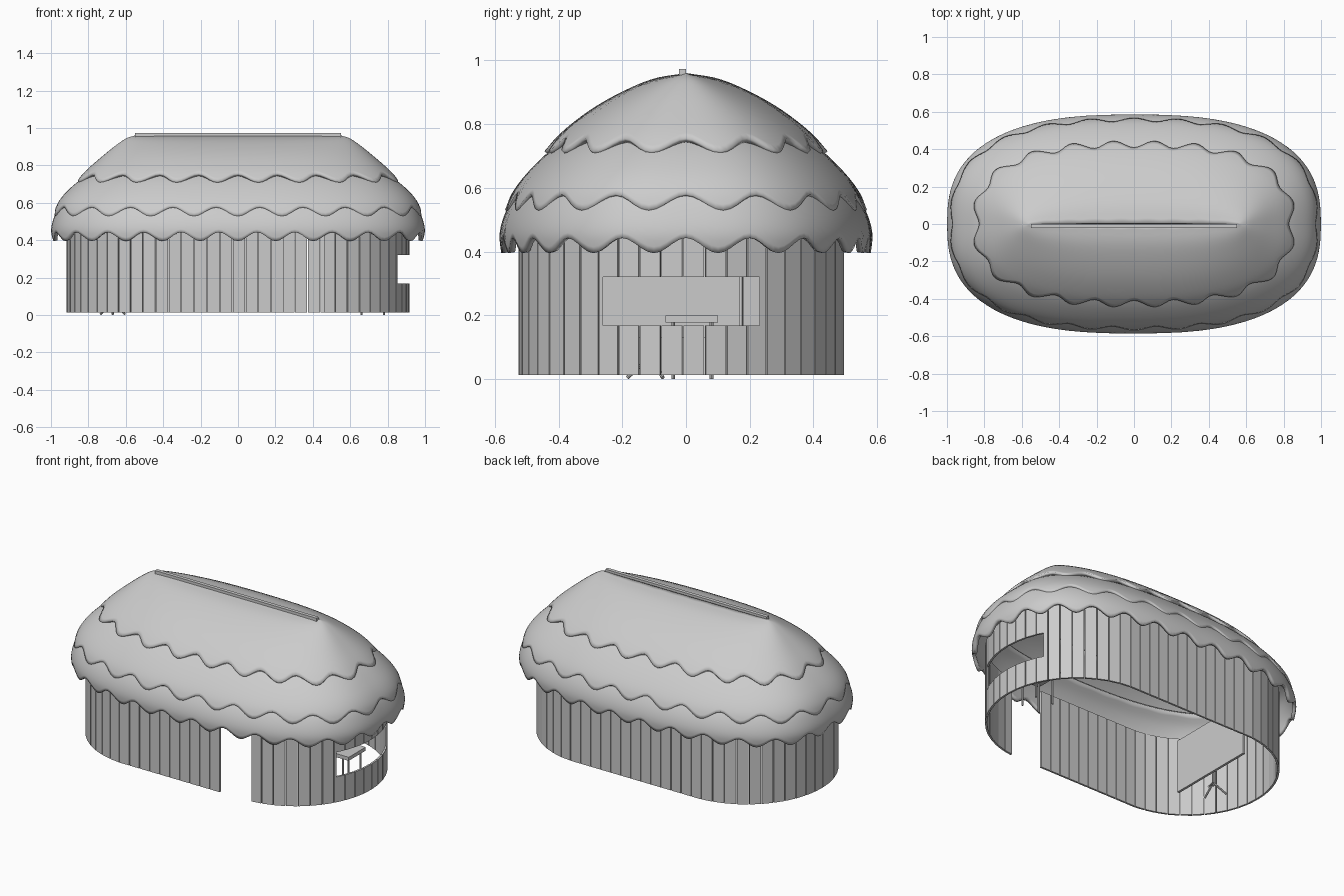
import bpy, bmesh, math
from mathutils import Vector, Matrix

if "Cube" in bpy.data.objects:
    bpy.data.objects.remove(bpy.data.objects["Cube"])


def finish(name, bm, smooth=None):
    me = bpy.data.meshes.new(name)
    bmesh.ops.recalc_face_normals(bm, faces=bm.faces)
    bm.to_mesh(me)
    bm.free()
    ob = bpy.data.objects.new(name, me)
    bpy.context.collection.objects.link(ob)
    if smooth:
        bpy.ops.object.select_all(action='DESELECT')
        ob.select_set(True)
        bpy.context.view_layer.objects.active = ob
        bpy.ops.object.shade_smooth_by_angle(angle=math.radians(smooth))
    return ob


def add_box(bm, lo, hi, mat=Matrix()):
    lo, hi = Vector(lo), Vector(hi)
    m = mat @ Matrix.Translation((lo + hi) / 2) @ Matrix.Diagonal((*(hi - lo), 1))
    bmesh.ops.create_cube(bm, size=1, matrix=m)


def box(name, lo, hi):
    bm = bmesh.new()
    add_box(bm, lo, hi)
    return finish(name, bm)


def rod(name, p, q, r):
    p, q = Vector(p), Vector(q)
    d = q - p
    m = Matrix.Translation((p + q) / 2) @ d.to_track_quat('Z', 'Y').to_matrix().to_4x4()
    bm = bmesh.new()
    bmesh.ops.create_cone(bm, cap_ends=True, segments=8, radius1=r, radius2=r,
                          depth=d.length, matrix=m)
    return finish(name, bm, 40)


# --- plank wall on a stadium-shaped plan ---
L, R, CY = 0.405, 0.505, -0.015
PER = 4 * L + 2 * math.pi * R


def stadium(s):
    """Point and heading at arc length s, counter-clockwise from x=-L on the front."""
    s %= PER
    half = PER / 2
    flip = s >= half
    s -= half * flip
    if s < 2 * L:
        x, y, a = -L + s, -R, 0.0
    else:
        a = (s - 2 * L) / R
        x, y = L + R * math.sin(a), -R * math.cos(a)
    if flip:
        x, y, a = -x, -y, a + math.pi
    return x, y + CY, a


N = 70
pitch = PER / N
bm = bmesh.new()
for i in range(N):
    x, y, a = stadium(L + 0.245 + (i + 0.5) * pitch)
    m = Matrix.Translation((x, y, 0)) @ Matrix.Rotation(a, 4, 'Z')
    add_box(bm, (-pitch / 2 + 0.002, -0.006, 0.012), (pitch / 2 - 0.002, 0.006, 0.50), m)
wall = finish("plank_wall", bm)

# door and window openings
for name, lo, hi in (("door_cutter", (0.243, -0.7, -0.1), (0.46, -0.3, 0.6)),
                     ("window_cutter", (0.7, -0.26, 0.168), (1.1, 0.23, 0.32))):
    c = box(name, lo, hi)
    c.hide_render = True
    c.hide_set(True)
    mod = wall.modifiers.new(name, 'BOOLEAN')
    mod.operation = 'DIFFERENCE'
    mod.solver = 'EXACT'
    mod.object = c

# --- thatch layers: superellipse rings with a scalloped lower edge ---
EXP = 2 / 2.6


def ring_point(t, a, b):
    c, s = math.cos(t), math.sin(t)
    return (math.copysign(a * abs(c) ** EXP, c), math.copysign(b * abs(s) ** EXP, s))


def even_params(a, b, n):
    """Parameters giving evenly spaced points round the ring."""
    M = 4000
    pts = [Vector(ring_point(2 * math.pi * k / M, a, b)) for k in range(M + 1)]
    acc = [0.0]
    for p, q in zip(pts, pts[1:]):
        acc.append(acc[-1] + (q - p).length)
    out, k = [], 0
    for i in range(n):
        target = acc[-1] * i / n
        while acc[k + 1] < target:
            k += 1
        f = (target - acc[k]) / (acc[k + 1] - acc[k])
        out.append(2 * math.pi * (k + f) / M)
    return out


def sample(profile, s):
    """Catmull-Rom sample of a profile of (end reach, side reach, height)."""
    n = len(profile) - 1
    i = min(int(s * n), n - 1)
    f = s * n - i
    p1, p2 = Vector(profile[i]), Vector(profile[i + 1])
    p0 = Vector(profile[i - 1]) if i else 2 * p1 - p2
    p3 = Vector(profile[i + 2]) if i + 2 <= n else 2 * p2 - p1
    return 0.5 * (2 * p1 + (p2 - p0) * f + (2 * p0 - 5 * p1 + 4 * p2 - p3) * f * f
                  + (3 * p1 - p0 - 3 * p2 + p3) * f ** 3)


def thatch(name, profile, waves, depth, rows):
    n = waves * 10
    ts = even_params(profile[-1][0], profile[-1][1], n)
    bm = bmesh.new()
    grid = []
    for j in range(rows + 1):
        row = []
        for i, t in enumerate(ts):
            w = 0.5 + 0.5 * math.cos(2 * math.pi * waves * i / n)
            a, b, z = sample(profile, j / rows * (1 - depth * w))
            row.append(bm.verts.new((*ring_point(t, a, max(b, 0.003)), z)))
        grid.append(row)
    for j in range(rows):
        for i in range(n):
            k = (i + 1) % n
            bm.faces.new((grid[j][i], grid[j + 1][i], grid[j + 1][k], grid[j][k]))
    ob = finish(name, bm, 50)
    # make the normals point outward so the thickness goes inward
    mid = ob.data.polygons[n * rows // 2]
    if mid.normal.dot(mid.center - Vector((0, 0, 0.3))) < 0:
        ob.data.flip_normals()
    mod = ob.modifiers.new("thickness", 'SOLIDIFY')
    mod.thickness = 0.02
    mod.offset = -1


thatch("thatch_top", [(.55, 0, .96), (.60, .10, .943), (.66, .20, .902), (.73, .30, .845),
                      (.81, .39, .775), (.865, .445, .715)], 20, 0.14, 16)
thatch("thatch_middle", [(.78, .36, .765), (.86, .435, .71), (.93, .50, .645),
                         (.97, .545, .585), (.985, .568, .53)], 22, 0.23, 12)
thatch("thatch_lower", [(.90, .475, .64), (.955, .53, .585), (.985, .568, .52),
                        (.999, .585, .455), (.99, .58, .395)], 26, 0.20, 12)

# --- ridge pole ---
box("ridge_pole", (-0.55, -0.022, 0.945), (0.55, 0.0, 0.973))

# --- stool by the window ---
box("stool_seat", (0.64, -0.065, 0.178), (0.80, 0.10, 0.2))
for x in (0.66, 0.78):
    for y in (-0.04, 0.08):
        rod("stool_leg", (x, y, 0), (x, y, 0.18), 0.006)

# --- board on a tripod at the far end ---
box("display_board", (-0.665, -0.40, 0.13), (-0.65, 0.17, 0.46))
rod("stand_post", (-0.67, -0.11, 0.05), (-0.67, -0.11, 0.40), 0.007)
for k in range(3):
    a = math.radians(30 + 120 * k)
    rod("stand_leg", (-0.67 + 0.075 * math.cos(a), -0.11 + 0.075 * math.sin(a), 0.004),
        (-0.67, -0.11, 0.07), 0.006)
